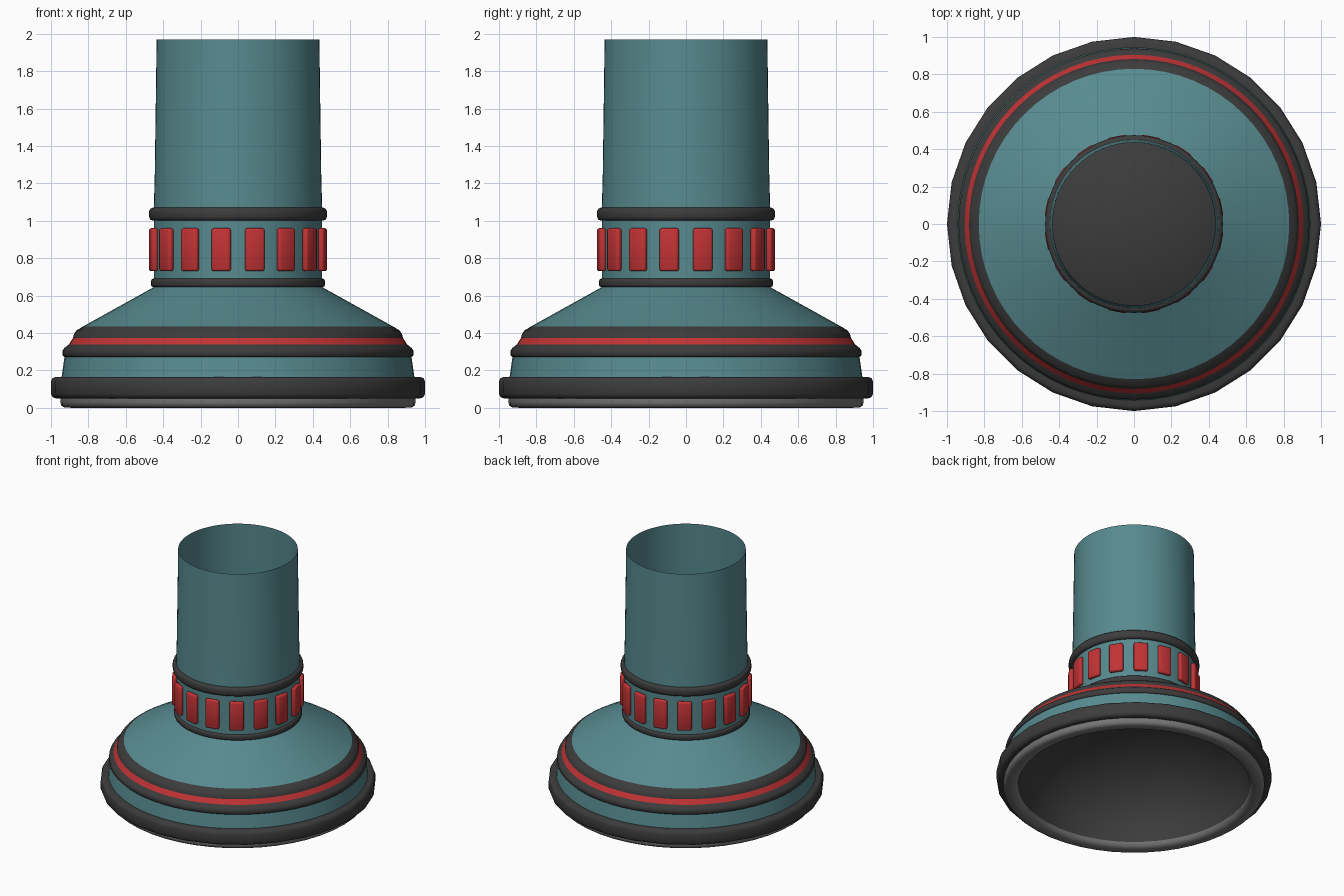
import bpy, bmesh, math
from mathutils import Matrix

if "Cube" in bpy.data.objects:
    bpy.data.objects.remove(bpy.data.objects["Cube"])


def material(name, r, g, b):
    m = bpy.data.materials.new(name)
    m.diffuse_color = (r, g, b, 1)
    m.use_nodes = True
    m.node_tree.nodes["Principled BSDF"].inputs["Base Color"].default_value = m.diffuse_color
    return m


TEAL = material("teal", 0.095, 0.255, 0.275)
RED = material("red", 0.54, 0.033, 0.035)
BLACK = material("charcoal", 0.045, 0.045, 0.045)
GREY = material("grey", 0.18, 0.18, 0.18)


def finish(name, bm, mat, angle=35):
    me = bpy.data.meshes.new(name)
    bm.to_mesh(me)
    bm.free()
    me.materials.append(mat)
    ob = bpy.data.objects.new(name, me)
    bpy.context.collection.objects.link(ob)
    bpy.ops.object.select_all(action='DESELECT')
    ob.select_set(True)
    bpy.context.view_layer.objects.active = ob
    bpy.ops.object.shade_smooth_by_angle(angle=math.radians(angle))
    return ob


def lathe(name, profile, mat, sides=64, closed=False, angle=35):
    """Revolve (radius, z) points about z; profile runs bottom to top on the outside."""
    bm = bmesh.new()
    rings = []
    for r, z in profile:
        if r == 0:
            rings.append([bm.verts.new((0, 0, z))] * sides)
        else:
            rings.append([bm.verts.new((r * math.cos(2 * math.pi * i / sides),
                                        r * math.sin(2 * math.pi * i / sides), z))
                          for i in range(sides)])
    pairs = list(zip(rings, rings[1:]))
    if closed:
        pairs.append((rings[-1], rings[0]))
    for a, b in pairs:
        for i in range(sides):
            j = (i + 1) % sides
            bm.faces.new(list(dict.fromkeys((a[i], a[j], b[j], b[i]))))
    return finish(name, bm, mat, angle)


def ring(name, r_in, r_out, z0, z1, c, mat, sides=64):
    """Outer band whose edges are rounded by c; its open back sits against the body."""
    k = 0.3 * c
    lathe(name, [(r_in, z0), (r_out - c, z0), (r_out - k, z0 + k), (r_out, z0 + c),
                 (r_out, z1 - c), (r_out - k, z1 - k), (r_out - c, z1), (r_in, z1)],
          mat, sides, angle=50)


# Base: grey foot lip and wide bumper
lathe("foot_lip", [(0.84, 0.04), (0.848, 0.018), (0.868, 0.003), (0.895, 0), (0.93, 0.002),
                   (0.945, 0.012), (0.95, 0.03), (0.95, 0.06)], GREY, 48, angle=60)
ring("base_bumper", 0.93, 1.0, 0.05, 0.165, 0.025, BLACK, 28)

# Lower skirt and its stepped trim
lathe("skirt", [(0.945, 0.15), (0.925, 0.29)], TEAL)
lathe("skirt_lower_band", [(0.92, 0.272), (0.93, 0.272), (0.938, 0.28), (0.938, 0.305),
                           (0.93, 0.318), (0.905, 0.338)], BLACK, angle=50)
lathe("red_stripe", [(0.905, 0.338), (0.882, 0.373)], RED)
lathe("skirt_upper_band", [(0.882, 0.373), (0.877, 0.395), (0.865, 0.412),
                           (0.83, 0.434)], BLACK, angle=50)

# Conical shoulder, neck and open tube
lathe("shoulder", [(0.83, 0.434), (0.45, 0.645)], TEAL)
ring("neck_lower_ring", 0.449, 0.465, 0.645, 0.69, 0.012, BLACK)
lathe("neck", [(0.45, 0.645), (0.45, 1.065)], TEAL)
ring("neck_upper_ring", 0.449, 0.475, 1.0, 1.07, 0.02, BLACK)
lathe("tube", [(0.45, 1.065), (0.445, 1.25), (0.435, 1.97)], TEAL)

# Deep dark dome closing the inside
dome = [(0.845 * math.cos(math.radians(t)), 0.035 + 0.59 * math.sin(math.radians(t)))
        for t in range(0, 90, 6)] + [(0, 0.625)]
lathe("inner_dome", dome, BLACK, 48)

# Sixteen red blocks around the neck
bm = bmesh.new()
for i in range(16):
    m = (Matrix.Rotation(math.radians(11.25 + 22.5 * i), 4, 'Z')
         @ Matrix.Translation((0.461, 0, 0.845)) @ Matrix.Diagonal((0.034, 0.104, 0.23, 1)))
    bmesh.ops.create_cube(bm, size=1, matrix=m)
bmesh.ops.bevel(bm, geom=bm.edges[:], offset=0.012, segments=2, profile=0.5, affect='EDGES')
finish("neck_blocks", bm, RED, 50)
